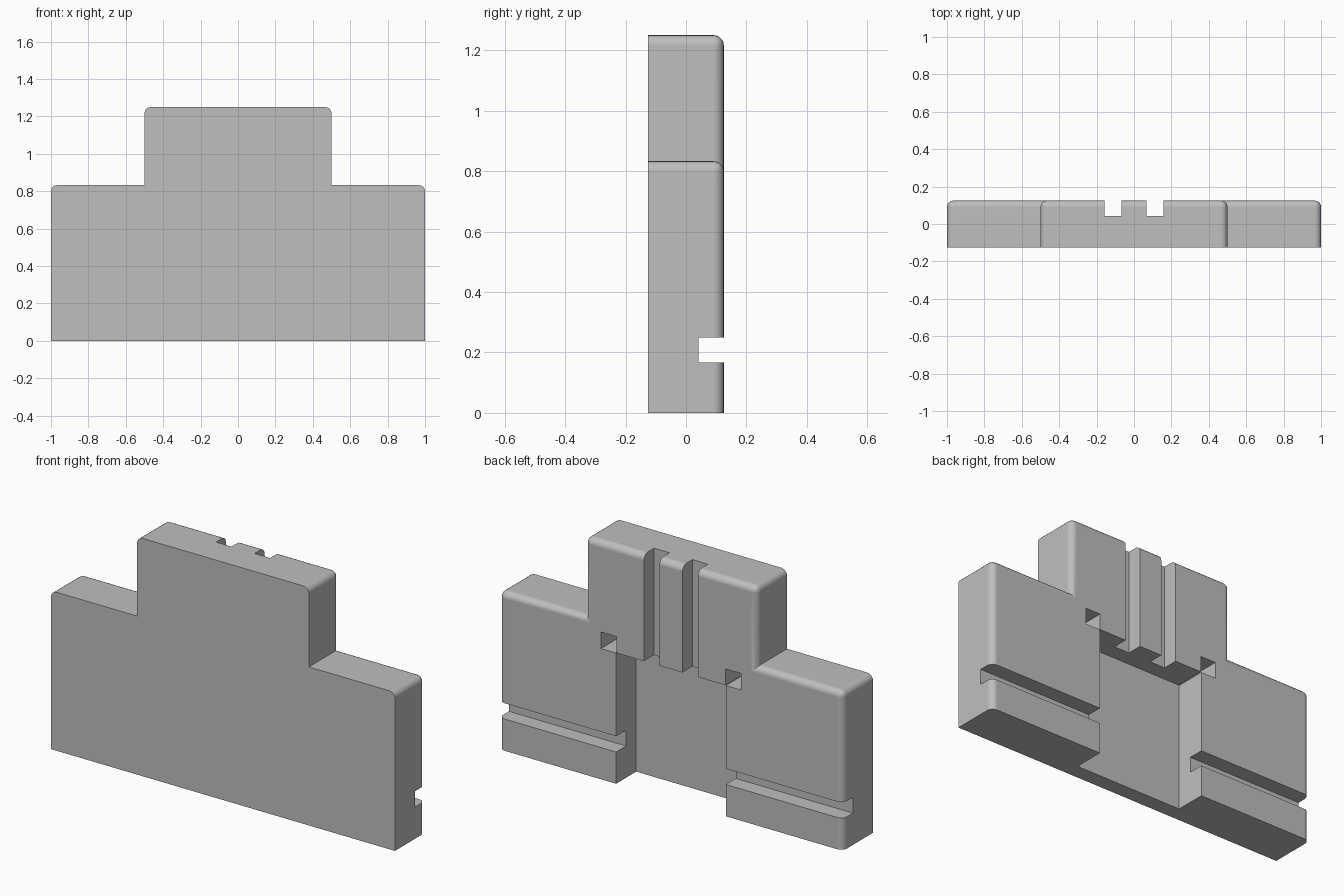
import bpy, bmesh

cube = bpy.data.objects.get("Cube")
if cube:
    bpy.data.objects.remove(cube, do_unlink=True)

FRONT, BACK = -0.125, 0.125
SHOULDER, TOP = 0.833, 1.25
RADIUS = 0.034

grey = bpy.data.materials.new("plain_grey")
grey.use_nodes = True
grey.diffuse_color = (0.52, 0.52, 0.52, 1)
grey.node_tree.nodes["Principled BSDF"].inputs["Base Color"].default_value = grey.diffuse_color


def add_object(name, bm):
    mesh = bpy.data.meshes.new(name)
    bm.to_mesh(mesh)
    bm.free()
    obj = bpy.data.objects.new(name, mesh)
    bpy.context.collection.objects.link(obj)
    return obj


def cut_box(body, x0, x1, y0, z0, z1):
    """Cut a box, open to the back, out of the body."""
    bm = bmesh.new()
    bmesh.ops.create_cube(bm, size=1)
    y1 = BACK + 0.1
    for v in bm.verts:
        v.co = (x1 if v.co.x > 0 else x0, y1 if v.co.y > 0 else y0, z1 if v.co.z > 0 else z0)
    cutter = add_object("cutter", bm)
    cutter.hide_render = True
    mod = body.modifiers.new("cut", "BOOLEAN")
    mod.operation, mod.solver, mod.object = "DIFFERENCE", "EXACT", cutter
    bpy.ops.object.modifier_apply(modifier=mod.name)
    bpy.data.objects.remove(cutter, do_unlink=True)


# Stepped slab, extruded from its front outline
half = [(1, 0), (1, SHOULDER), (0.5, SHOULDER), (0.5, TOP)]
outline = half + [(-x, z) for x, z in reversed(half)]
bm = bmesh.new()
face = bm.faces.new([bm.verts.new((x, FRONT, z)) for x, z in outline])
extruded = bmesh.ops.extrude_face_region(bm, geom=[face], use_keep_orig=True)
for v in extruded["geom"]:
    if isinstance(v, bmesh.types.BMVert):
        v.co.y = BACK
bmesh.ops.recalc_face_normals(bm, faces=bm.faces)


# Round the outer corners and back rim; front rim, base and inner corners stay sharp
def is_rounded(edge):
    a, b = (v.co for v in edge.verts)
    if max(a.z, b.z) < 0.01 or max(a.y, b.y) < 0:
        return False
    inner = abs(a.x) < 0.6 and a.z < 1 and abs(b.x) < 0.6 and b.z < 1
    return not inner


bmesh.ops.bevel(bm, geom=[e for e in bm.edges if is_rounded(e)], offset=RADIUS,
                offset_type="OFFSET", segments=5, profile=0.5, affect="EDGES")
body = add_object("stepped_slab", bm)
body.data.materials.append(grey)
bpy.context.view_layer.objects.active = body
body.select_set(True)

# Deep central recess and the long groove across the back
cut_box(body, -0.319, 0.319, BACK - 0.167, -0.1, 0.688)
cut_box(body, -1.1, 1.1, BACK - 0.083, 0.167, 0.25)

# Paired upright slots and square corner notches
for side in (-1, 1):
    x0, x1 = sorted((side * 0.067, side * 0.157))
    cut_box(body, x0, x1, BACK - 0.083, 0.6, TOP + 0.1)
    x0, x1 = sorted((side * 0.318, side * 0.407))
    cut_box(body, x0, x1, BACK - 0.167, 0.687, 0.774)

bpy.ops.object.shade_smooth_by_angle(angle=0.6)
weighted = body.modifiers.new("flat_face_normals", "WEIGHTED_NORMAL")
weighted.keep_sharp = True
